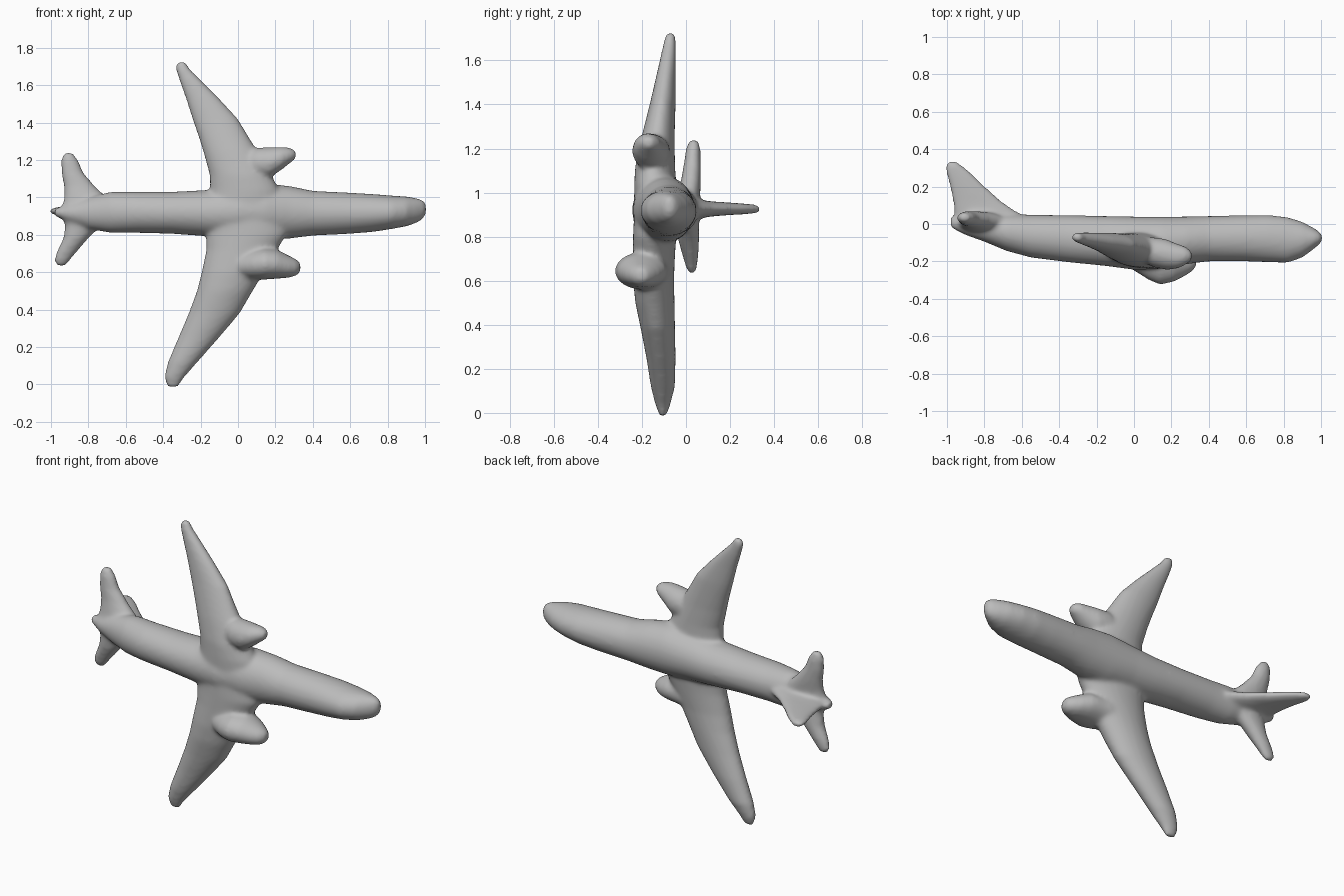
import bpy, bmesh, math

cube = bpy.data.objects.get("Cube")
if cube:
    bpy.data.objects.remove(cube, do_unlink=True)

grey = bpy.data.materials.new("clay grey")
grey.use_nodes = True
colour = (0.5, 0.5, 0.5, 1)
grey.diffuse_color = colour
grey.node_tree.nodes["Principled BSDF"].inputs["Base Color"].default_value = colour
grey.node_tree.nodes["Principled BSDF"].inputs["Roughness"].default_value = 0.8

SIDES = 28
bm = bmesh.new()


def loft(axis, sections, tilt=0.0):
    """Skin ellipses set across an axis; each is (position, low1, high1, low2, high2)."""
    rings = []
    for p, a0, a1, b0, b1 in sections:
        ring = []
        for i in range(SIDES):
            t = 2 * math.pi * i / SIDES
            u, v = math.cos(t), math.sin(t)
            a = (a0 + a1) / 2 + u * (a1 - a0) / 2
            b = (b0 + b1) / 2 + v * (b1 - b0) / 2 - tilt * u * (a1 - a0)
            co = {"x": (p, b, a), "y": (a, p, b), "z": (a, b, p)}[axis]
            ring.append(bm.verts.new(co))
        rings.append(ring)
    faces = [bm.faces.new(rings[0]), bm.faces.new(rings[-1][::-1])]
    for r, s in zip(rings, rings[1:]):
        for i in range(SIDES):
            j = (i + 1) % SIDES
            faces.append(bm.faces.new((r[i], s[i], s[j], r[j])))
    bmesh.ops.recalc_face_normals(bm, faces=faces)


# Fuselage along x: z range, then y range
loft("x", [
    (-0.98, 0.90, 0.94, -0.02, 0.04), (-0.90, 0.865, 0.965, -0.06, 0.05),
    (-0.80, 0.83, 1.00, -0.095, 0.05), (-0.68, 0.81, 1.03, -0.145, 0.055),
    (-0.55, 0.81, 1.03, -0.18, 0.05), (-0.35, 0.805, 1.03, -0.205, 0.047),
    (-0.15, 0.79, 1.04, -0.225, 0.043), (0.0, 0.78, 1.06, -0.245, 0.04),
    (0.15, 0.77, 1.075, -0.24, 0.04), (0.28, 0.78, 1.06, -0.215, 0.04),
    (0.40, 0.795, 1.035, -0.20, 0.043), (0.60, 0.805, 1.025, -0.20, 0.047),
    (0.72, 0.815, 1.018, -0.205, 0.048), (0.82, 0.83, 1.01, -0.208, 0.037),
    (0.90, 0.845, 1.005, -0.18, 0.012), (0.96, 0.865, 0.995, -0.135, -0.02),
    (0.99, 0.885, 0.985, -0.11, -0.04), (1.006, 0.91, 0.965, -0.09, -0.06)])

# Wings along z: x range, then y range
loft("z", [
    (0.95, -0.17, 0.24, -0.235, -0.03), (1.04, -0.15, 0.22, -0.235, -0.045),
    (1.12, -0.152, 0.18, -0.23, -0.05), (1.24, -0.185, 0.11, -0.205, -0.052),
    (1.32, -0.21, 0.06, -0.185, -0.05), (1.42, -0.245, 0.0, -0.16, -0.047),
    (1.53, -0.28, -0.10, -0.135, -0.047), (1.62, -0.313, -0.19, -0.115, -0.045),
    (1.69, -0.335, -0.26, -0.10, -0.045), (1.726, -0.327, -0.28, -0.09, -0.05)], 0.03)
loft("z", [
    (0.90, -0.18, 0.26, -0.235, -0.03), (0.80, -0.17, 0.26, -0.24, -0.045),
    (0.72, -0.17, 0.21, -0.24, -0.05), (0.60, -0.195, 0.14, -0.24, -0.055),
    (0.50, -0.22, 0.08, -0.23, -0.052), (0.38, -0.265, 0.01, -0.205, -0.05),
    (0.25, -0.32, -0.10, -0.18, -0.047), (0.12, -0.375, -0.215, -0.16, -0.05),
    (0.04, -0.395, -0.285, -0.14, -0.07), (-0.014, -0.38, -0.32, -0.12, -0.09)], 0.03)

# Engine pods along x
loft("x", [
    (0.02, 1.12, 1.24, -0.19, -0.08), (0.10, 1.10, 1.265, -0.23, -0.07),
    (0.17, 1.105, 1.268, -0.245, -0.08), (0.23, 1.145, 1.27, -0.24, -0.105),
    (0.275, 1.18, 1.266, -0.22, -0.12), (0.308, 1.205, 1.25, -0.195, -0.145)])
loft("x", [
    (0.0, 0.57, 0.70, -0.25, -0.08), (0.08, 0.56, 0.72, -0.30, -0.07),
    (0.14, 0.56, 0.73, -0.325, -0.08), (0.21, 0.565, 0.72, -0.31, -0.09),
    (0.27, 0.57, 0.69, -0.28, -0.12), (0.31, 0.58, 0.67, -0.255, -0.15),
    (0.334, 0.60, 0.65, -0.225, -0.175)])

# Tail fin along y: x range, then z range
loft("y", [
    (-0.04, -0.95, -0.50, 0.86, 0.98), (0.04, -0.96, -0.58, 0.88, 0.97),
    (0.075, -0.965, -0.64, 0.885, 0.965), (0.12, -0.97, -0.705, 0.892, 0.96),
    (0.20, -0.985, -0.795, 0.898, 0.955), (0.27, -1.005, -0.865, 0.902, 0.95),
    (0.31, -1.01, -0.915, 0.905, 0.946), (0.336, -0.995, -0.95, 0.91, 0.94)])

# Tailplanes along z: x range, then y range
loft("z", [
    (0.92, -0.95, -0.64, -0.06, 0.06), (1.00, -0.93, -0.70, -0.04, 0.065),
    (1.06, -0.932, -0.765, -0.022, 0.068), (1.13, -0.945, -0.825, -0.01, 0.068),
    (1.20, -0.947, -0.855, 0.0, 0.066), (1.24, -0.93, -0.885, 0.015, 0.055)])
loft("z", [
    (0.92, -0.95, -0.64, -0.06, 0.05), (0.85, -0.925, -0.73, -0.045, 0.06),
    (0.78, -0.935, -0.80, -0.035, 0.06), (0.71, -0.97, -0.86, -0.015, 0.056),
    (0.66, -0.985, -0.90, 0.0, 0.05), (0.632, -0.965, -0.925, 0.015, 0.04)])

mesh = bpy.data.meshes.new("airplane")
bm.to_mesh(mesh)
bm.free()
mesh.materials.append(grey)
plane = bpy.data.objects.new("airplane", mesh)
bpy.context.collection.objects.link(plane)

# Fuse the parts into one softly blended skin
remesh = plane.modifiers.new("fuse", "REMESH")
remesh.mode = "VOXEL"
remesh.voxel_size = 0.011
remesh.use_smooth_shade = True
soften = plane.modifiers.new("soften", "SMOOTH")
soften.factor = 0.5
soften.iterations = 12
